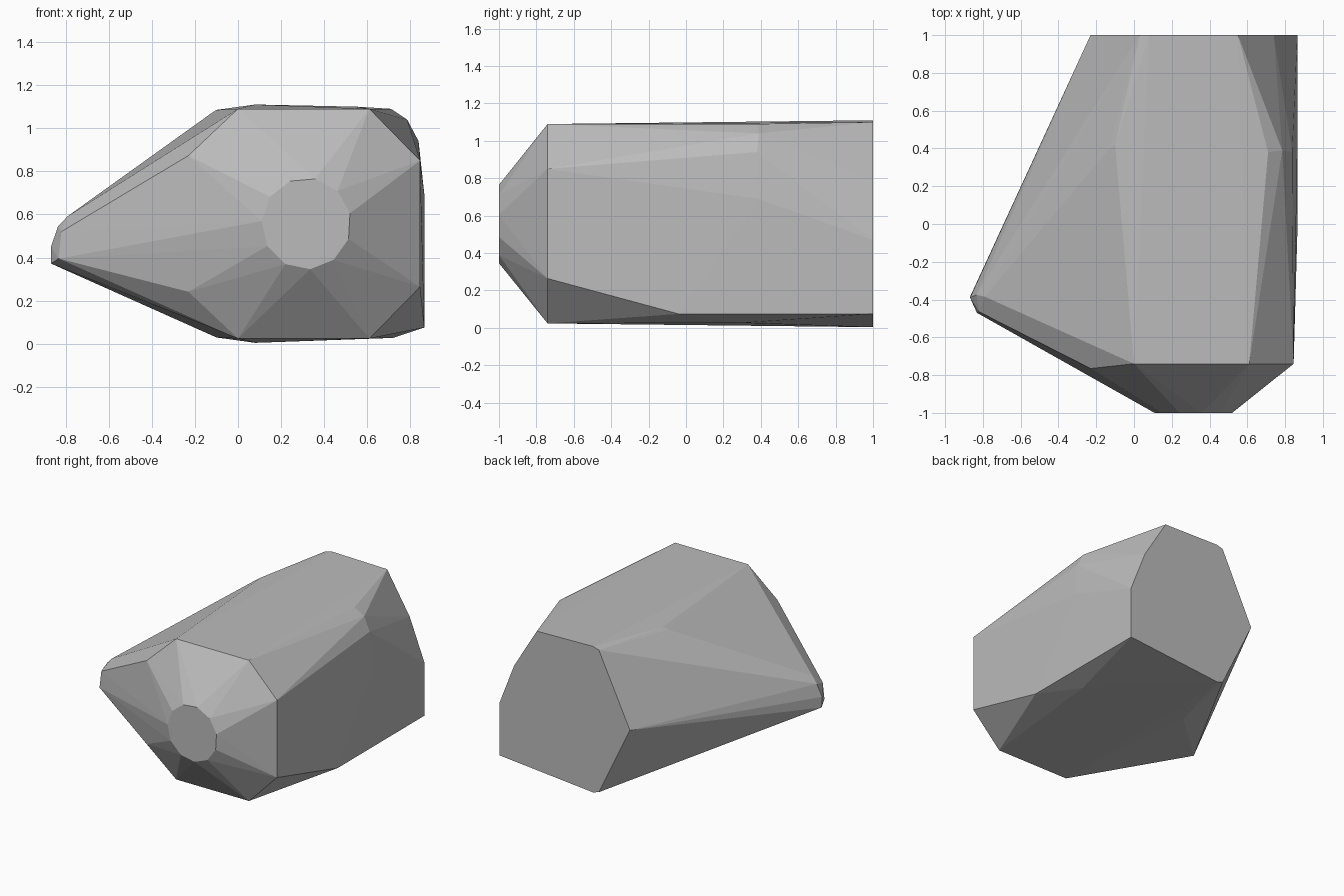
import bpy, bmesh
from math import cos, sin, pi, radians

cube = bpy.data.objects.get("Cube")
if cube:
    bpy.data.objects.remove(cube, do_unlink=True)

MID = 0.557  # height of the horizontal symmetry plane


def mirrored(points):
    """Points plus their reflection above / below the middle plane."""
    return points + [(x, y, 2 * MID - z) for x, y, z in points]


# Round nose plate at the front
nose = [(0.317 + 0.208 * cos(a), -1, MID + 0.212 * sin(a))
        for a in (2 * pi * (i + 0.4) / 11 for i in range(11))]

# Octagonal shoulder behind the nose
shoulder = mirrored([(0, -0.74, 1.09), (0.61, -0.74, 1.09),
                     (0.845, -0.74, 0.85), (-0.23, -0.765, 0.873)])

# Blunt point on the right side
point = [(-0.868, -0.385, 0.372), (-0.868, -0.39, 0.45),
         (-0.835, -0.375, 0.545), (-0.79, -0.385, 0.592),
         (-0.832, -0.47, 0.395), (-0.82, -0.465, 0.52)]

# Bevelled corners part way along the body
bevels = mirrored([(-0.13, 0.4, 1.065), (-0.1, 0.42, 1.085)]) + [
    (0.71, 0.38, 1.09), (0.785, 0.39, 1.04), (0.838, 0.38, 0.94),
    (0.865, 0.39, 0.69), (0.865, -0.04, 0.075), (0.72, 0.3, 0.027)]

# Flat back end
back = mirrored([(0.08, 1, 1.11), (0.03, 1, 1.095)]) + [
    (-0.23, 1, MID), (0.55, 1, 1.1), (0.74, 1, 0.79),
    (0.865, 1, 0.47), (0.865, 1, 0.075)]

# Stretch a convex skin over the sections
bm = bmesh.new()
for co in nose + shoulder + point + bevels + back:
    bm.verts.new(co)
hull = bmesh.ops.convex_hull(bm, input=bm.verts)
loose = {v for v in hull["geom_interior"] + hull["geom_unused"]
         if isinstance(v, bmesh.types.BMVert)}
bmesh.ops.delete(bm, geom=list(loose), context="VERTS")
bmesh.ops.dissolve_limit(bm, angle_limit=radians(0.5),
                         verts=bm.verts, edges=bm.edges)
bmesh.ops.recalc_face_normals(bm, faces=bm.faces)
mesh = bpy.data.meshes.new("faceted_block")
bm.to_mesh(mesh)
bm.free()

# Plain grey surface
grey = bpy.data.materials.new("light_grey")
grey.use_nodes = True
colour = (0.5, 0.5, 0.5, 1)
grey.diffuse_color = colour
grey.node_tree.nodes["Principled BSDF"].inputs["Base Color"].default_value = colour
mesh.materials.append(grey)

block = bpy.data.objects.new("faceted_block", mesh)
bpy.context.scene.collection.objects.link(block)
